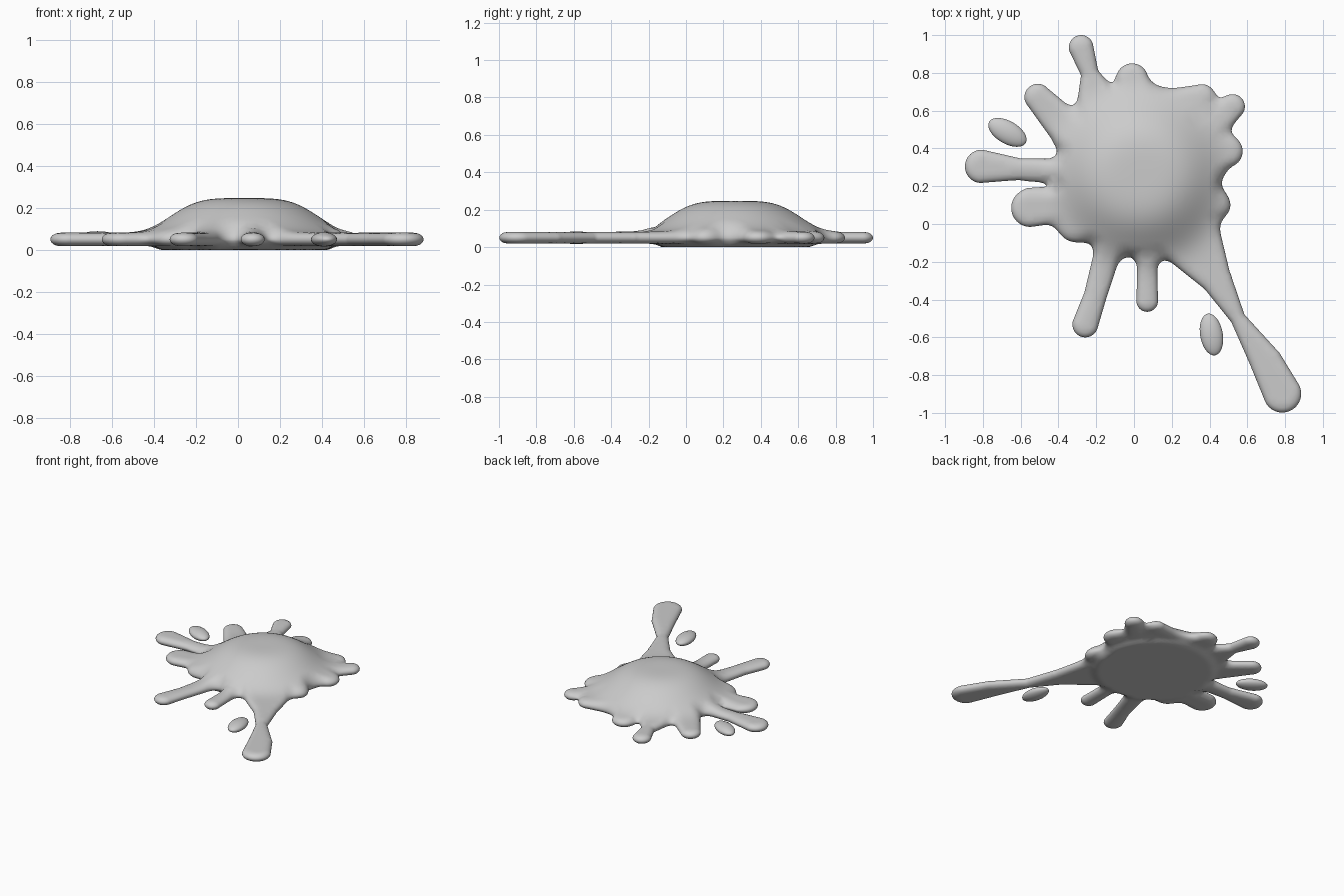
import bpy
import bmesh
import math
from mathutils import Vector
from mathutils.geometry import delaunay_2d_cdt

if "Cube" in bpy.data.objects:
    bpy.data.objects.remove(bpy.data.objects["Cube"])

CENTRE, BODY_RADIUS = Vector((0.03, 0.26)), 0.43
BLEND = 0.08
RIM_WIDTH, RIM_HALF, RIM_Z = 0.05, 0.032, 0.05

# Splash arms: chains of (x, y, radius) from tip to root
ARMS = [
    [(-0.28, 0.935, 0.065), (-0.235, 0.8, 0.047), (-0.19, 0.64, 0.12)],
    [(-0.01, 0.765, 0.085), (0.03, 0.6, 0.14)],
    [(0.36, 0.67, 0.07), (0.15, 0.6, 0.11)],
    [(0.522, 0.622, 0.065), (0.4, 0.5, 0.08)],
    [(0.49, 0.385, 0.085), (0.4, 0.35, 0.1)],
    [(0.44, 0.1, 0.07), (0.35, 0.12, 0.08)],
    [(0.785, -0.898, 0.1), (0.7, -0.73, 0.085), (0.55, -0.5, 0.04),
     (0.44, -0.3, 0.08), (0.3, -0.08, 0.17)],
    [(0.07, -0.408, 0.057), (0.07, -0.2, 0.052)],
    [(-0.258, -0.532, 0.068), (-0.205, -0.38, 0.06), (-0.14, -0.15, 0.07)],
    [(-0.31, 0.0, 0.095), (-0.2, 0.1, 0.1)],
    [(-0.55, 0.085, 0.1), (-0.3, 0.105, 0.085)],
    [(-0.807, 0.305, 0.088), (-0.6, 0.29, 0.056), (-0.35, 0.285, 0.06)],
    [(-0.51, 0.672, 0.07), (-0.35, 0.5, 0.1)],
]


def capsule(p, a, b):
    """Distance from p to a tapered capsule."""
    start = Vector(a[:2])
    axis = Vector(b[:2]) - start
    t = min(1, max(0, (p - start).dot(axis) / axis.length_squared))
    return (p - start - axis * t).length - a[2] - (b[2] - a[2]) * t


def field(p):
    """Signed distance to the splat outline, with soft joins."""
    d = (p - CENTRE).length - BODY_RADIUS
    for arm in ARMS:
        e = min(capsule(p, a, b) for a, b in zip(arm, arm[1:]))
        h = max(BLEND - abs(d - e), 0) / BLEND
        d = min(d, e) - h * h * BLEND / 4
    return d


def gradient(p, s=0.001):
    dx, dy = Vector((s, 0)), Vector((0, s))
    return Vector((field(p + dx) - field(p - dx),
                   field(p + dy) - field(p - dy))) / (2 * s)


def project(p, level=0.0):
    """Move p onto the contour where the field equals level."""
    for _ in range(4):
        g = gradient(p)
        p = p - g * ((field(p) - level) / max(g.length_squared, 0.2))
    return p


def trace_outline(step=0.012):
    points = [project(Vector((0, 0.85)))]
    while len(points) < 2000:
        g = gradient(points[-1]).normalized()
        p = project(points[-1] + Vector((-g.y, g.x)) * step)
        if len(points) > 20 and (p - points[0]).length < step:
            break
        points.append(p)
    return points


def heights(p, d):
    """Top and bottom z at a point: rounded rim, dome and flat foot."""
    t = min(1, max(0, -d / RIM_WIDTH))
    bulge = math.sqrt(1 - (1 - t) ** 2)
    r = (p - CENTRE).length
    dome = 0.165 * math.exp(-(r / 0.38) ** 4)
    s = min(1, max(0, (0.46 - r) / 0.07))
    foot = 0.018 * s * s * (3 - 2 * s)
    return RIM_Z + bulge * (RIM_HALF + dome), RIM_Z - bulge * (RIM_HALF + foot)


def make_splat():
    outline = trace_outline()
    n = len(outline)
    points = list(outline)
    # Inset rings round the rim
    for degrees in (15, 30, 45, 60):
        level = -RIM_WIDTH * (1 - math.cos(math.radians(degrees)))
        points += [project(p, level) for p in outline]
    # Even points across the inside
    spacing = 0.022
    for i in range(-45, 46):
        for j in range(-45, 46):
            p = Vector((i + 0.5 * (j % 2), j)) * spacing
            if field(p) < -0.034:
                points.append(p)
    edges = [(i, (i + 1) % n) for i in range(n)]
    flat, _, faces, origins, _, _ = delaunay_2d_cdt(points, edges, [], 1, 1e-5)

    bm = bmesh.new()
    top, bottom = [], []
    for p, ids in zip(flat, origins):
        if any(i < n for i in ids):
            v = bm.verts.new((p.x, p.y, RIM_Z))
            top.append(v)
            bottom.append(v)
        else:
            high, low = heights(p, field(p))
            top.append(bm.verts.new((p.x, p.y, high)))
            bottom.append(bm.verts.new((p.x, p.y, low)))
    for f in faces:
        upper = [top[i] for i in f]
        lower = [bottom[i] for i in reversed(f)]
        bm.faces.new(upper)
        if set(upper) != set(lower):
            bm.faces.new(lower)
    bmesh.ops.recalc_face_normals(bm, faces=bm.faces)
    for f in bm.faces:
        f.smooth = True
    mesh = bpy.data.meshes.new("splat")
    bm.to_mesh(mesh)
    bm.free()
    bpy.context.collection.objects.link(bpy.data.objects.new("splat", mesh))


def make_droplet(name, x, y, z, angle):
    bpy.ops.mesh.primitive_uv_sphere_add(
        segments=32, ring_count=16, radius=1, location=(x, y, z),
        rotation=(0, 0, math.radians(angle)))
    drop = bpy.context.object
    drop.name = name
    drop.scale = (0.112, 0.06, 0.034)
    bpy.ops.object.shade_smooth()


make_splat()

# Loose droplets
make_droplet("droplet_back_right", -0.67, 0.485, 0.055, -30)
make_droplet("droplet_front_left", 0.41, -0.585, 0.05, 100)
